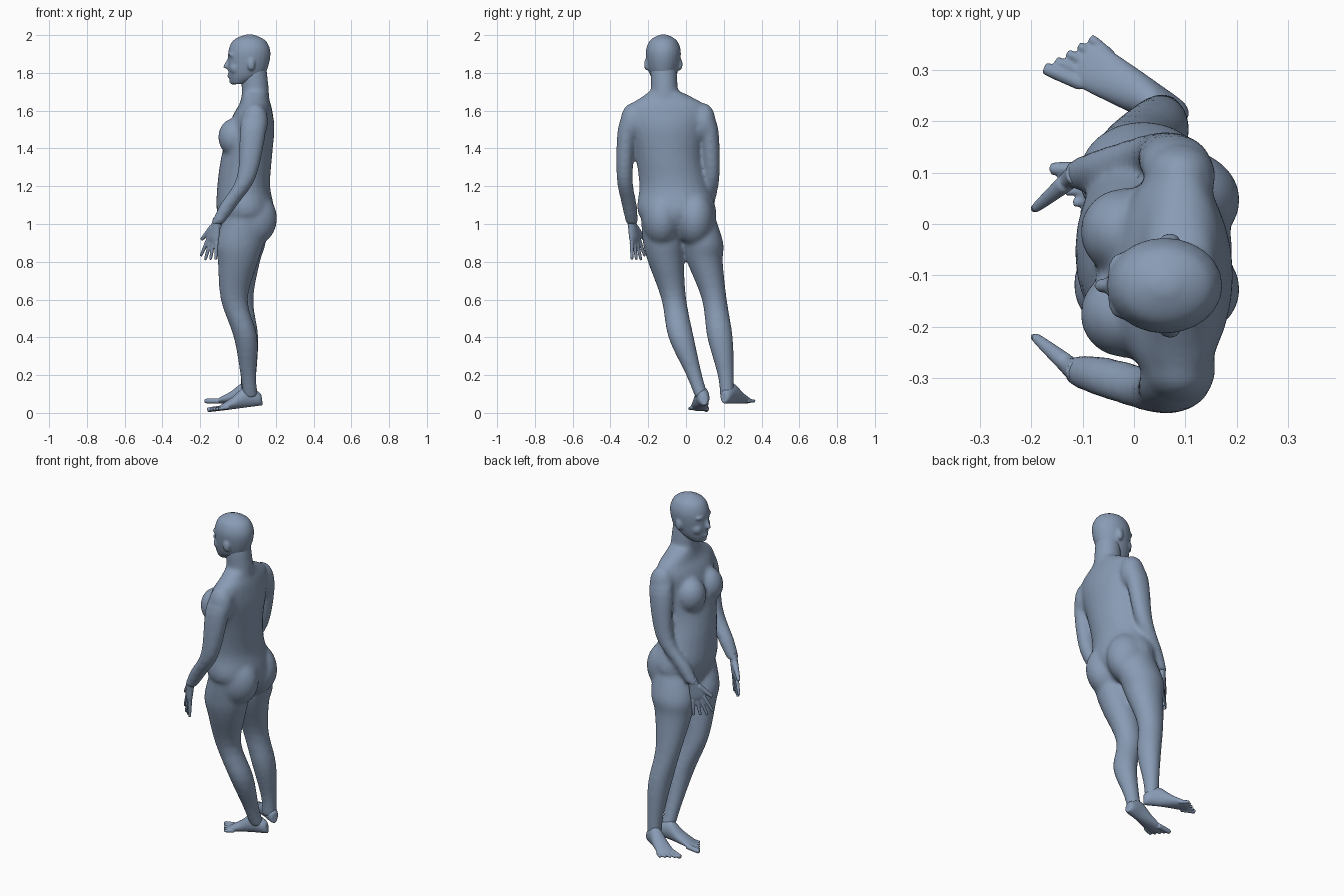
import bpy, bmesh, math
from mathutils import Vector, Matrix

cube = bpy.data.objects.get("Cube")
if cube:
    bpy.data.objects.remove(cube, do_unlink=True)

# Skin colour
material = bpy.data.materials.new("slate_blue")
material.use_nodes = True
colour = (0.25, 0.33, 0.46, 1)
material.diffuse_color = colour
material.node_tree.nodes["Principled BSDF"].inputs["Base Color"].default_value = colour

bm = bmesh.new()
SIDES = 24
STEPS = 4
UP = Vector((0, 0, 1))
FORWARD = Vector((-1, 0, 0))
HEAD_MIDDLE = -0.12
CHEST_MIDDLE = -0.095
BOTH_SIDES = (-1, 1)


def keep(point):
    return point


def mirrored(point):
    return Vector((point.x, 2 * CHEST_MIDDLE - point.y, point.z))


def smooth_rows(rows):
    """Pass a Catmull-Rom spline through rows of equal length."""
    vectors = [Vector(row) for row in rows]
    padded = [vectors[0], *vectors, vectors[-1]]
    result = []
    for before, start, end, after in zip(padded, padded[1:], padded[2:], padded[3:]):
        leave, arrive = (end - before) / 2, (after - start) / 2
        for step in range(STEPS):
            t = step / STEPS
            blend = t * t * (3 - 2 * t)
            result.append(start.lerp(end, blend)
                          + leave * t * (1 - t) ** 2 - arrive * t * t * (1 - t))
    return result + [vectors[-1]]


def skin(ellipses, place):
    """Closed surface through ellipses given as (centre, half axis, half axis)."""
    loops = []
    for centre, across, along in ellipses:
        loop = []
        for k in range(SIDES):
            angle = math.tau * k / SIDES
            point = centre + across * math.cos(angle) + along * math.sin(angle)
            loop.append(bm.verts.new(place(point)))
        loops.append(loop)
    for low, high in zip(loops, loops[1:]):
        for k in range(SIDES):
            bm.faces.new((low[k - 1], low[k], high[k], high[k - 1]))
    bm.faces.new(loops[0])
    bm.faces.new(loops[-1])


def stack(heights, centre_x, centre_y, depths, widths, place=keep):
    """Horizontal ellipses, one per height."""
    rows = smooth_rows(list(zip(heights, centre_x, centre_y, depths, widths)))
    skin([(Vector((x, y, z)), Vector((depth, 0, 0)), Vector((0, width, 0)))
          for z, x, y, depth, width in rows], place)


def sweep(origin, forward, side, normal, rows, place=keep, lift=0):
    """Ellipses along a direction, as (distance, half width, half height)."""
    skin([(origin + forward * distance + normal * height * lift, side * width, normal * height)
          for distance, width, height in smooth_rows(rows)], place)


def taper(start, end, thick, thin, place=keep):
    """Round-tipped rod, used for neck, nose, fingers and toes."""
    line = end - start
    length = line.length
    forward = line.normalized()
    side = forward.orthogonal().normalized()
    sweep(start, forward, side, forward.cross(side),
          [(0, thick, thick), (length * 0.9, thin, thin), (length, thin / 2, thin / 2)], place)


def ball(centre, radii, place=keep):
    matrix = Matrix.Translation(place(Vector(centre))) @ Matrix.Diagonal((*radii, 1))
    bmesh.ops.create_uvsphere(bm, u_segments=SIDES, v_segments=SIDES, radius=1, matrix=matrix)


def finish(name, detail, softness):
    """Blend the shapes made so far into one smooth object."""
    bmesh.ops.recalc_face_normals(bm, faces=bm.faces)
    mesh = bpy.data.meshes.new(name)
    bm.to_mesh(mesh)
    bm.clear()
    mesh.materials.append(material)
    part = bpy.data.objects.new(name, mesh)
    bpy.context.collection.objects.link(part)
    remesh = part.modifiers.new("blend", 'REMESH')
    remesh.mode = 'VOXEL'
    remesh.voxel_size = detail
    remesh.use_smooth_shade = True
    relax = part.modifiers.new("relax", 'SMOOTH')
    relax.factor = 0.5
    relax.iterations = softness


def arm(place):
    ball((0.09, -0.285, 1.54), (0.07, 0.062, 0.1), place)
    stack(heights=(1.6, 1.5, 1.25, 1.1, 1),
          centre_x=(0.09, 0.08, 0.045, -0.05, -0.11),
          centre_y=(-0.27, -0.31, -0.325, -0.3, -0.285),
          depths=(0.06, 0.07, 0.052, 0.047, 0.033),
          widths=(0.05, 0.052, 0.043, 0.04, 0.033), place=place)


def hand(place):
    """Palm, four fingers and thumb."""
    wrist = Vector((-0.115, -0.285, 1))
    forward = Vector((-0.045, 0.035, -0.19)).normalized()
    normal = forward.cross(Vector((-0.7, 0.6, 0))).normalized()
    side = normal.cross(forward)
    sweep(wrist, forward, side, normal,
          [(-0.03, 0.026, 0.022), (0, 0.027, 0.021), (0.07, 0.04, 0.017), (0.1, 0.037, 0.01)], place)
    knuckles = wrist + forward * 0.09
    for finger in range(4):
        across = side * (1.5 - finger)
        length = 0.115 - 0.012 * abs(finger - 1)
        taper(knuckles + across * 0.02,
              knuckles + across * 0.035 + forward * length, 0.011, 0.008, place)
    taper(wrist + forward * 0.025 + side * 0.02,
          wrist + forward * 0.11 + side * 0.075, 0.018, 0.01, place)


def leg(centre_x, centre_y):
    stack(heights=(1.05, 0.9, 0.8, 0.6, 0.4, 0.2, 0.08),
          centre_x=centre_x, centre_y=centre_y,
          depths=(0.11, 0.127, 0.107, 0.072, 0.063, 0.043, 0.04),
          widths=(0.1, 0.108, 0.095, 0.066, 0.068, 0.043, 0.036))


def foot(heel, direction, inner_sign):
    """Flat-soled foot with five toes, the big one on the inner side."""
    forward = direction.normalized()
    side = forward.cross(UP).normalized() * inner_sign
    normal = (UP - forward * forward.z).normalized()
    sweep(heel, forward, side, normal,
          [(0, 0.015, 0.03), (0.02, 0.03, 0.04), (0.08, 0.037, 0.055),
           (0.15, 0.043, 0.033), (0.21, 0.046, 0.018), (0.24, 0.035, 0.01)], lift=1)
    ball_of_foot = heel + forward * 0.21 + normal * 0.013
    for toe in range(5):
        thick = 0.01 if toe else 0.014
        across = side * (2 - toe)
        start = ball_of_foot - forward * 0.006 * toe
        taper(start + across * 0.019,
              start + across * 0.024 + forward * (0.08 - 0.006 * toe), thick, thick * 0.9)


# Trunk, from crotch to collar
stack(heights=(0.92, 1.05, 1.2, 1.35, 1.5, 1.58, 1.63, 1.66, 1.7),
      centre_x=(0.03, 0.04, 0.03, 0.045, 0.07, 0.08, 0.09, 0.09, 0.09),
      centre_y=(-0.02, -0.045, -0.065, -0.09, -0.1, -0.1, -0.1, -0.1, -0.11),
      depths=(0.08, 0.15, 0.14, 0.135, 0.123, 0.105, 0.085, 0.075, 0.068),
      widths=(0.1, 0.207, 0.182, 0.176, 0.2, 0.22, 0.2, 0.155, 0.085))

# Breasts, buttocks and neck
for sign in BOTH_SIDES:
    ball((-0.02, CHEST_MIDDLE + sign * 0.08, 1.46), (0.085, 0.085, 0.1))
    ball((0.07, sign * 0.087 - 0.04, 1.03), (0.137, 0.105, 0.15))
taper(Vector((0.1, -0.11, 1.6)), Vector((0.08, HEAD_MIDDLE, 1.86)), 0.072, 0.067)

# Arms
for placing in (keep, mirrored):
    arm(placing)

# Left leg, then right leg
leg((0.04, 0.01, 0, -0.02, 0.04, 0.055, 0.065),
    (-0.14, -0.12, -0.107, -0.064, -0.026, 0.043, 0.085))
leg((0.04, 0.02, 0.01, 0.01, 0.045, 0.055, 0.055),
    (0.05, 0.09, 0.1, 0.15, 0.18, 0.21, 0.217))
finish("body", 0.01, 14)

# Head with nose, lips, brows, cheeks and ears
stack(heights=(1.74, 1.78, 1.84, 1.91, 1.96, 1.985, 2.003),
      centre_x=(0, 0.04, 0.055, 0.06, 0.06, 0.06, 0.06),
      centre_y=[HEAD_MIDDLE] * 7,
      depths=(0.035, 0.09, 0.107, 0.112, 0.095, 0.066, 0.02),
      widths=(0.035, 0.066, 0.085, 0.093, 0.079, 0.055, 0.016))
taper(Vector((-0.035, HEAD_MIDDLE, 1.89)), Vector((-0.068, HEAD_MIDDLE, 1.825)), 0.01, 0.014)
ball((-0.035, HEAD_MIDDLE, 1.785), (0.022, 0.027, 0.014))
ball((-0.025, HEAD_MIDDLE, 1.755), (0.022, 0.025, 0.017))
for sign in BOTH_SIDES:
    ball((-0.025, HEAD_MIDDLE + sign * 0.03, 1.895), (0.026, 0.035, 0.015))
    ball((-0.012, HEAD_MIDDLE + sign * 0.036, 1.825), (0.033, 0.032, 0.035))
    ball((0.07, HEAD_MIDDLE + sign * 0.088, 1.845), (0.02, 0.014, 0.033))
finish("head", 0.006, 7)

# Hands
for name, placing in (("left_hand", keep), ("right_hand", mirrored)):
    hand(placing)
    finish(name, 0.004, 4)

# Feet, the right one turned outward
foot(Vector((0.13, 0.097, 0.04)), FORWARD + Vector((0, -0.13, -0.13)), 1)
finish("left_foot", 0.004, 4)
foot(Vector((0.1, 0.2, 0.05)), FORWARD + Vector((0, 0.58, 0)), -1)
finish("right_foot", 0.004, 4)
bm.free()
